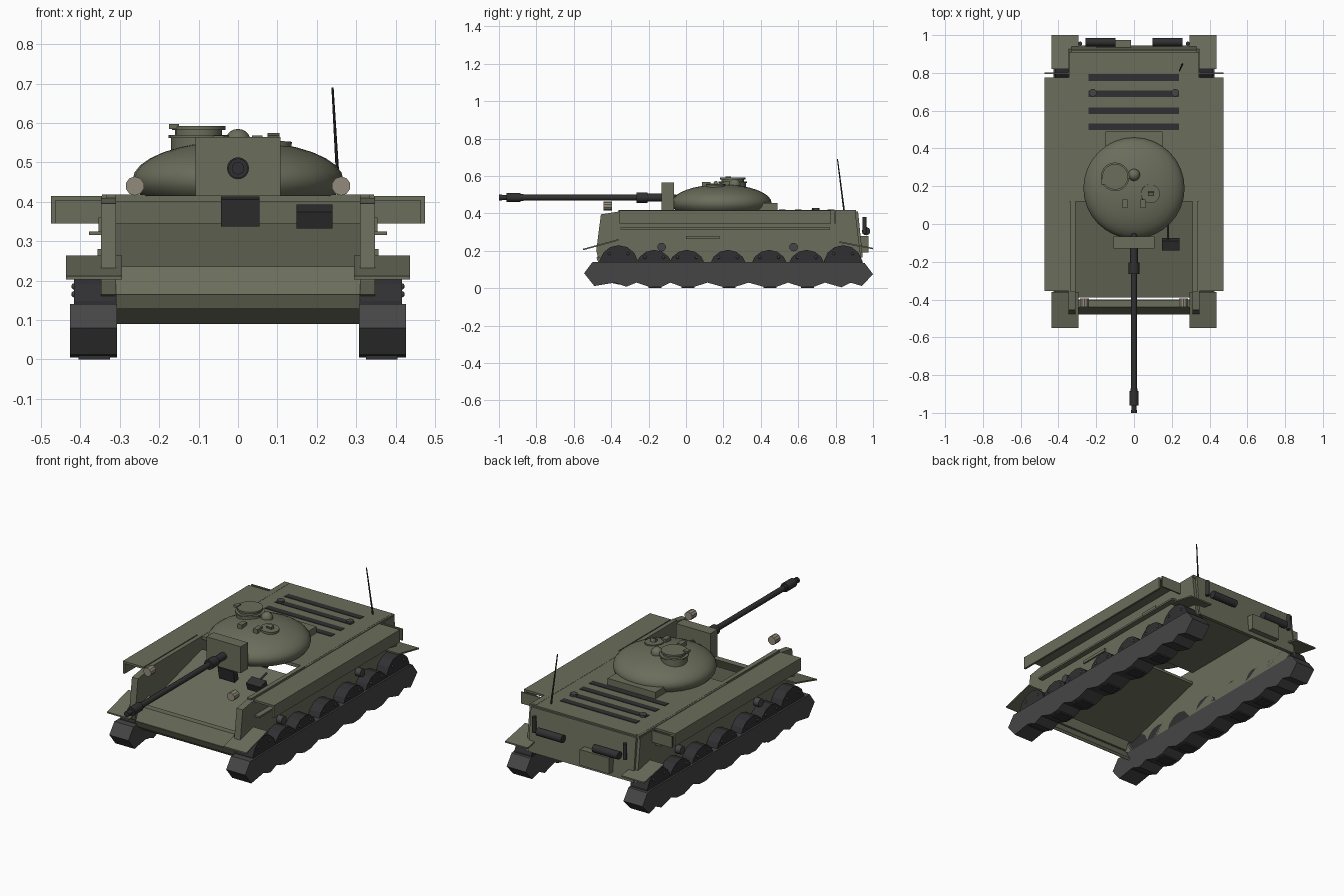
import bpy, bmesh, math
from mathutils import Vector, Matrix

if "Cube" in bpy.data.objects:
    bpy.data.objects.remove(bpy.data.objects["Cube"])


def material(name, rgb):
    m = bpy.data.materials.new(name)
    m.diffuse_color = (*rgb, 1)
    m.use_nodes = True
    m.node_tree.nodes["Principled BSDF"].inputs["Base Color"].default_value = m.diffuse_color
    return m


GREEN = material("olive_green", (0.145, 0.155, 0.105))
DARK = material("dark_metal", (0.03, 0.03, 0.032))
TRACK = material("track_grey", (0.06, 0.06, 0.062))
LAMP = material("lamp_glass", (0.29, 0.26, 0.2))


def finish(name, bm, mat, smooth=False):
    bmesh.ops.recalc_face_normals(bm, faces=bm.faces)
    me = bpy.data.meshes.new(name)
    bm.to_mesh(me)
    bm.free()
    ob = bpy.data.objects.new(name, me)
    bpy.context.collection.objects.link(ob)
    me.materials.append(mat)
    if smooth:
        bpy.ops.object.select_all(action='DESELECT')
        ob.select_set(True)
        bpy.context.view_layer.objects.active = ob
        bpy.ops.object.shade_smooth_by_angle(angle=math.radians(35))
    return ob


def box(name, x, y, z, mat=GREEN, tilt=0):
    """Box from min/max pairs, tilted about its own x axis."""
    lo, hi = Vector((x[0], y[0], z[0])), Vector((x[1], y[1], z[1]))
    bm = bmesh.new()
    bmesh.ops.create_cube(bm, size=1)
    size = hi - lo
    bm.transform(Matrix.Translation((lo + hi) / 2) @ Matrix.Rotation(tilt, 4, 'X')
                 @ Matrix.Diagonal((*size, 1)))
    return finish(name, bm, mat)


def rod(name, a, b, r, mat=DARK, n=16, r2=None, smooth=True):
    a, b = Vector(a), Vector(b)
    bm = bmesh.new()
    bmesh.ops.create_cone(bm, cap_ends=True, segments=n, radius1=r,
                          radius2=r if r2 is None else r2, depth=(b - a).length)
    q = (b - a).to_track_quat('Z', 'Y')
    bm.transform(Matrix.Translation((a + b) / 2) @ q.to_matrix().to_4x4())
    return finish(name, bm, mat, smooth)


def ball(name, c, radii, mat=GREEN, u=16, v=10, floor=None):
    """Ellipsoid, optionally cut flat at height floor."""
    bm = bmesh.new()
    bmesh.ops.create_uvsphere(bm, u_segments=u, v_segments=v, radius=1)
    bm.transform(Matrix.Translation(c) @ Matrix.Diagonal((*radii, 1)))
    if floor is not None:
        bmesh.ops.bisect_plane(bm, geom=bm.verts[:] + bm.edges[:] + bm.faces[:],
                               plane_co=(0, 0, floor), plane_no=(0, 0, 1), clear_inner=True)
        bmesh.ops.holes_fill(bm, edges=[e for e in bm.edges if e.is_boundary])
    return finish(name, bm, mat, True)


def extrude(name, pts, x0, x1, mat=GREEN):
    """Side profile of (y, z) points pushed from x0 to x1."""
    bm = bmesh.new()
    f = bm.faces.new([bm.verts.new((x0, y, z)) for y, z in pts])
    r = bmesh.ops.extrude_face_region(bm, geom=[f])
    bmesh.ops.translate(bm, vec=(x1 - x0, 0, 0),
                        verts=[g for g in r['geom'] if isinstance(g, bmesh.types.BMVert)])
    return finish(name, bm, mat)


def mirrored(ob):
    ob.modifiers.new("mirror", 'MIRROR')
    return ob


# hull: side walls, deck, glacis, nose and rear plate
mirrored(extrude("hull_side", [(-.455, .395), (-.48, .2), (-.47, .165), (-.4, .14),
                               (.9, .14), (.935, .165), (.905, .41), (-.36, .41)], .31, .348))
mirrored(box("hull_rail", (.31, .335), (-.36, .9), (.405, .419)))
box("engine_deck", (-.345, .345), (.12, .91), (.40, .418))
extrude("glacis", [(-.39, .19), (-.39, .205), (.12, .345), (.12, .33)], -.31, .31)
extrude("front_plate", [(-.44, .235), (-.405, .235), (-.435, .165), (-.475, .165)], -.31, .31)
extrude("nose_plate", [(-.48, .165), (-.465, .13), (-.41, .09), (-.40, .10), (-.44, .16)], -.31, .31)
extrude("rear_plate", [(.90, .41), (.92, .41), (.945, .165), (.925, .165)], -.33, .33)

# side stowage shelves: thin top, outer skirt, end flap and brackets
mirrored(box("side_shelf", (.345, .475), (-.355, .775), (.403, .415)))
mirrored(box("side_skirt", (.463, .475), (-.355, .775), (.345, .403)))
mirrored(box("side_shelf_bracket", (.345, .378), (-.35, .77), (.315, .325)))
mirrored(box("side_shelf_end", (.345, .475), (.795, .803), (.345, .41)))
mirrored(box("side_slot", (.345, .357), (0, .18), (.264, .28)))
mirrored(box("side_hatch", (.345, .354), (.49, .6), (.32, .36)))

# sloping mudguards front and rear
mirrored(extrude("front_mudguard", [(-.55, .203), (-.36, .255), (-.36, .263), (-.55, .211)], .295, .437))
mirrored(extrude("rear_mudguard", [(.82, .243), (1.0, .208), (1.0, .216), (.82, .251)], .295, .437))

# tracks with a scalloped lower edge
wheels = [-.36, -.17, .005, .225, .445, .645, .84]
under = [(-.545, .08), (-.49, .012)]
for a, b in zip(wheels[:-1], wheels[1:]):
    under += [(a - .02, .03 if a < -.3 else .005), (a + .04, .008), ((a + b) / 2, .03)]
under += [(.83, .005), (.88, .03), (.94, .012), (1.0, .075)]
mirrored(extrude("track", under + [(.955, .135), (.92, .14), (-.46, .14), (-.5, .14)], .307, .427, TRACK))
for y in wheels[1:-1]:
    mirrored(box("track_pad", (.325, .405), (y - .03, y + .04), (0, .02), DARK))

# road wheels, hub bolts and return rollers
for i, y in enumerate(wheels):
    end = i in (0, 6)
    z, r = (.125, .105) if end else (.105, .1)
    mirrored(rod("road_wheel", (.31, y, z), (.417, y, z), r, DARK, 14, smooth=False))
    for s in (-1, 1):
        mirrored(ball("wheel_bolt", (.417, y + s * .05, z + .06), (.006, .008, .008), TRACK, 8, 6))
for y in (-.13, .575):
    mirrored(rod("return_roller", (.34, y, .22), (.38, y, .22), .023, TRACK, 12))

# grilles and deck caps
for y in (.515, .6, .69, .775):
    box("engine_grille", (-.24, .237), (y - .018, y + .018), (.415, .421), DARK)
mirrored(rod("deck_cap", (.218, .695, .415), (.218, .695, .43), .02, TRACK))
rod("antenna", (.256, .845, .415), (.24, .81, .69), .005, DARK, 8, .003)

# rear exhausts, posts and tool box
mirrored(rod("exhaust", (.097, .963, .305), (.256, .963, .305), .022))
mirrored(rod("rear_post", (.285, .955, .29), (.285, .955, .38), .011))
box("rear_box", (-.2, -.015), (.93, .975), (.19, .28))

# turret body, rear bin and mantlet
ball("turret", (0, .19, .455), (.268, .268, .1), GREEN, 32, 16, .415)
box("turret_bin", (-.15, .15), (.34, .49), (.415, .455))
box("mantlet", (-.108, .108), (-.13, -.065), (.415, .565))

# gun barrel: y start, y end, radius
for name, y0, y1, r in (("gun_barrel", -.96, -.05, .0155), ("gun_sleeve", -.265, -.205, .028),
                        ("gun_root", -.205, -.12, .021), ("muzzle_brake", -.96, -.885, .025),
                        ("muzzle_collar", -.885, -.87, .019), ("muzzle_neck", -.985, -.96, .013),
                        ("muzzle_tip", -1.0, -.985, .016)):
    rod(name, (0, y0, .485), (0, y1, .485), r)

# commander's cupola, loader's hatch, ventilator and periscopes
for name, z0, z1, r in (("cupola_base", .52, .562, .07), ("cupola_ring", .562, .57, .076),
                        ("cupola_neck", .57, .582, .06), ("cupola_lid", .582, .592, .068)):
    rod(name, (-.1, .25, z0), (-.1, .25, z1), r, GREEN, 20)
box("cupola_sight", (-.175, -.15), (.21, .24), (.585, .598))
rod("hatch", (.085, .16, .53), (.087, .16, .556), .05, GREEN, 20)
ball("ventilator", (0, .26, .553), (.032, .032, .032))
mirrored(box("periscope", (.035, .062), (.085, .13), (.53, .568)))
box("hatch_periscope", (.075, .105), (.15, .17), (.55, .572), GREEN, .3)

# headlights, driver's vision block and lower sight
mirrored(rod("headlight", (.262, -.44, .44), (.262, -.395, .44), .024, LAMP, 10))
box("driver_block", (.148, .24), (-.135, -.08), (.34, .385), DARK, .35)
rod("driver_block_arm", (.18, -.1, .36), (.18, 0, .385), .006)
box("lower_sight", (-.043, .055), (-.115, -.08), (.34, .41), DARK, .2)
